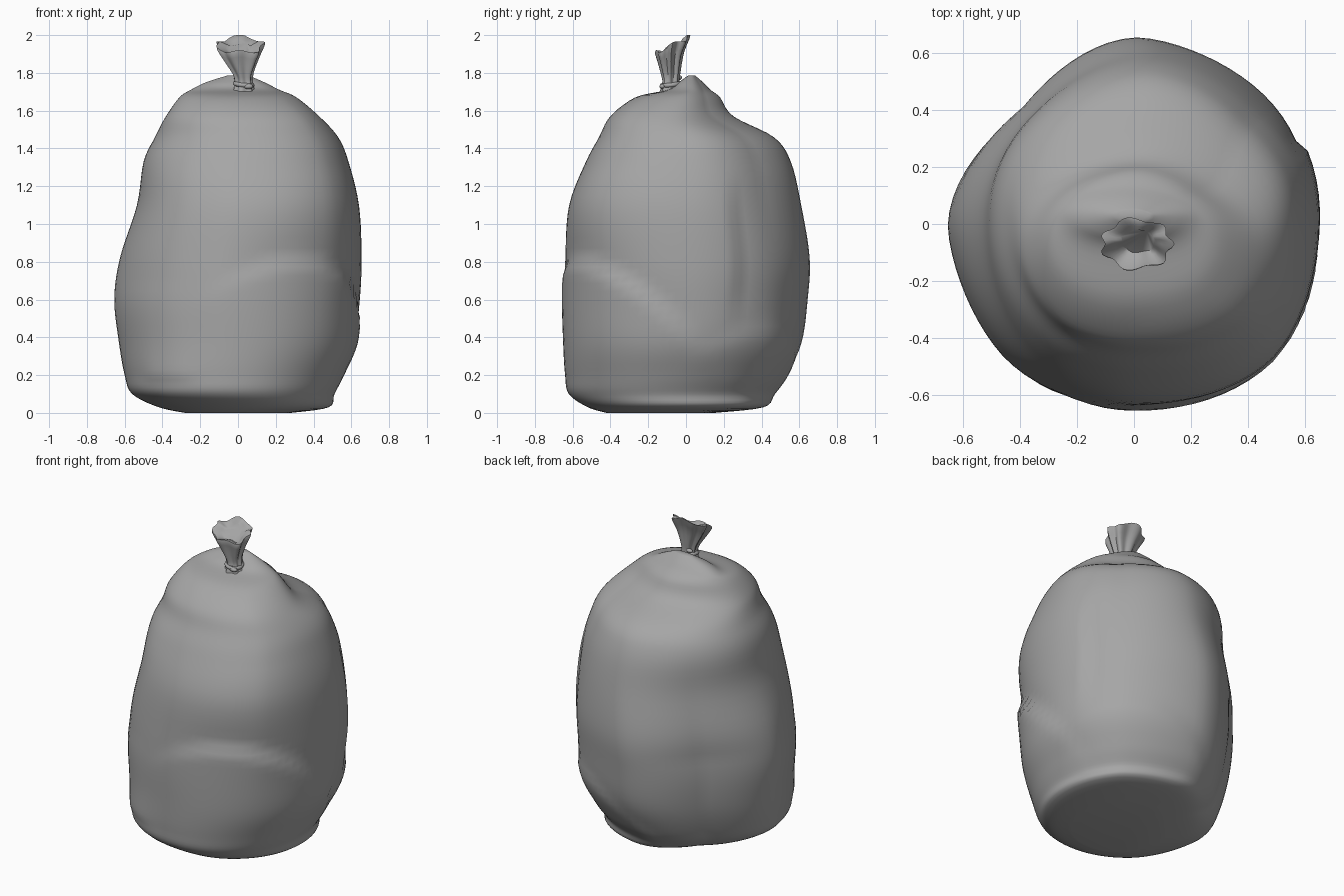
import bpy, bmesh
from math import sin, cos, tanh, radians, exp, pi

cube = bpy.data.objects.get("Cube")
if cube:
    bpy.data.objects.remove(cube, do_unlink=True)

plastic = bpy.data.materials.new("grey_plastic")
plastic.use_nodes = True
colour = (0.38, 0.38, 0.38, 1)
plastic.diffuse_color = colour
plastic.node_tree.nodes["Principled BSDF"].inputs["Base Color"].default_value = colour


def finish(obj, angle=45):
    obj.data.materials.clear()
    obj.data.materials.append(plastic)
    bpy.ops.object.select_all(action="DESELECT")
    obj.select_set(True)
    bpy.context.view_layer.objects.active = obj
    bpy.ops.object.shade_smooth_by_angle(angle=radians(angle))


def loft(name, rings):
    """Skin a list of equal rings of points and close both ends."""
    bm = bmesh.new()
    loops = [[bm.verts.new(p) for p in ring] for ring in rings]
    n = len(loops[0])
    for low, high in zip(loops, loops[1:]):
        for i in range(n):
            j = (i + 1) % n
            bm.faces.new((low[i], low[j], high[j], high[i]))
    bm.faces.new(loops[0][::-1])
    bm.faces.new(loops[-1])
    mesh = bpy.data.meshes.new(name)
    bm.to_mesh(mesh)
    bm.free()
    obj = bpy.data.objects.new(name, mesh)
    bpy.context.collection.objects.link(obj)
    return obj


def smooth_rows(rows, steps):
    """Catmull-Rom interpolation between profile rows."""
    out = []
    for i in range(len(rows) - 1):
        a, b, c, d = (rows[max(0, min(len(rows) - 1, i + k))] for k in (-1, 0, 1, 2))
        for s in range(steps):
            t = s / steps
            out.append([q + 0.5 * t * (r - p + t * (2 * p - 5 * q + 4 * r - w
                        + t * (3 * (q - r) + w - p))) for p, q, r, w in zip(a, b, c, d)])
    return out + [list(rows[-1])]


def turn(a, b):
    return (a - b + 180) % 360 - 180


# Bag profile: height, right, left, front and back extents
PROFILE = [
    (0.00, -0.28, 0.28, -0.42, 0.15),
    (0.03, -0.42, 0.48, -0.52, 0.41),
    (0.10, -0.56, 0.51, -0.62, 0.47),
    (0.20, -0.60, 0.56, -0.64, 0.54),
    (0.37, -0.63, 0.63, -0.65, 0.615),
    (0.60, -0.655, 0.65, -0.655, 0.645),
    (0.82, -0.625, 0.655, -0.645, 0.655),
    (1.10, -0.535, 0.64, -0.62, 0.61),
    (1.33, -0.50, 0.585, -0.53, 0.555),
    (1.46, -0.44, 0.53, -0.46, 0.465),
    (1.57, -0.38, 0.43, -0.40, 0.25),
    (1.67, -0.31, 0.31, -0.27, 0.18),
    (1.71, -0.25, 0.22, -0.10, 0.13),
    (1.75, -0.17, 0.14, -0.04, 0.09),
    (1.785, -0.06, 0.06, 0.01, 0.05),
]

# Squareness of the cross-section at the four diagonals, by height
CORNERS = [
    (0.1, (2.1, 1.45, 2.1, 2.0)),
    (0.7, (1.95, 1.4, 1.95, 2.25)),
    (1.25, (1.75, 1.85, 2.25, 2.5)),
    (1.5, (1.6, 2.0, 2.2, 2.4)),
]

# Overlapping folds: window centre, window width, crest angle, crest height, curve, depth, reach
FOLDS = [
    (-40, 52, -62, 0.79, -0.00009, 0.042, 0.17),
    (60, 48, 45, 0.45, -0.0001, 0.016, 0.15),
    (-128, 17, -128, 0.17, 0, -0.022, 0.10),
    (140, 75, 140, 1.50, 0.00001, -0.008, 0.10),
    (-60, 35, -60, 1.63, -0.00002, 0.020, 0.10),
]


def corner_power(z, k):
    z = max(CORNERS[0][0], min(CORNERS[-1][0], z))
    for (z0, low), (z1, high) in zip(CORNERS, CORNERS[1:]):
        if z <= z1:
            return low[k] + (high[k] - low[k]) * (z - z0) / (z1 - z0)


def fold_offset(deg, z):
    total = 0
    for centre, width, crest, height, curve, depth, reach in FOLDS:
        window = exp(-(turn(deg, centre) / width) ** 4)
        d = height + curve * turn(deg, crest) ** 2 - z
        total += depth * window * tanh(d / 0.03) * (0.4 if d > 0 else 1) * exp(-abs(d) / reach)
    # Upright crease on the left side, and a shallow valley down the front
    side = turn(deg, 24)
    total += (-0.03 if side > 0 else 0.01) * exp(-abs(side) / 14 - ((z - 0.85) / 0.33) ** 4)
    total -= 0.015 * exp(-(turn(deg, -112) / 12) ** 2 - ((z - 0.9) / 0.6) ** 4)
    return total


def bag_ring(row, sides=80):
    z, x0, x1, y0, y1 = row
    cx, cy = (x0 + x1) / 2, (y0 + y1) / 2
    points = []
    for i in range(sides):
        deg = 360 * i / sides
        u = (deg / 90 - 0.5) % 4
        k = int(u)
        p, q = corner_power(z, k), corner_power(z, (k + 1) % 4)
        p += (q - p) * (u - k)
        c, s = cos(radians(deg)), sin(radians(deg))
        r = (abs(c) ** p + abs(s) ** p) ** (-1 / p) * (1 + fold_offset(deg, z))
        points.append((cx + r * c * (x1 - x0) / 2, cy + r * s * (y1 - y0) / 2, z))
    return points


bag = loft("bag_body", [bag_ring(r) for r in smooth_rows(PROFILE, 5)])
finish(bag)

# Gathered neck with a cupped top: height, centre x, centre y, half width, half depth, pleat depth
NECK = [
    (1.66, 0.03, -0.07, 0.07, 0.065, 0.05),
    (1.70, 0.03, -0.08, 0.055, 0.055, 0.10),
    (1.75, 0.03, -0.08, 0.045, 0.042, 0.12),
    (1.80, 0.025, -0.08, 0.052, 0.048, 0.13),
    (1.88, 0.015, -0.08, 0.09, 0.065, 0.12),
    (1.95, 0.01, -0.07, 0.122, 0.088, 0.09),
    (1.93, 0.015, -0.06, 0.06, 0.04, 0.06),
]


def neck_ring(row, sides=48):
    z, cx, cy, rx, ry, pleat = row
    flare = max(0, (z - 1.75) / 0.2)
    points = []
    for i in range(sides):
        a = 2 * pi * i / sides
        r = 1 + pleat * cos(7 * a + 0.9 * sin(2 * a))
        lip = flare * (0.042 * sin(a) + 0.012 * cos(4 * a))
        points.append((cx + rx * r * cos(a), cy + ry * r * sin(a), min(2, z + lip)))
    return points


neck = loft("gathered_neck", [neck_ring(r) for r in smooth_rows(NECK, 3)])
finish(neck, 50)

# Tie around the neck with a small knot
bpy.ops.mesh.primitive_torus_add(major_radius=0.046, minor_radius=0.012, major_segments=24,
                                 minor_segments=8, location=(0.03, -0.08, 1.74),
                                 rotation=(0.12, 0.1, 0))
tie = bpy.context.object
tie.name = "neck_tie"
finish(tie)

for name, spot, size in (("tie_knot", (0.055, -0.125, 1.728), 0.02),
                         ("tie_end", (0.0, -0.035, 1.775), 0.018)):
    bpy.ops.mesh.primitive_ico_sphere_add(subdivisions=2, radius=size, location=spot)
    knot = bpy.context.object
    knot.name = name
    knot.scale = (1.3, 0.8, 0.7)
    finish(knot)
